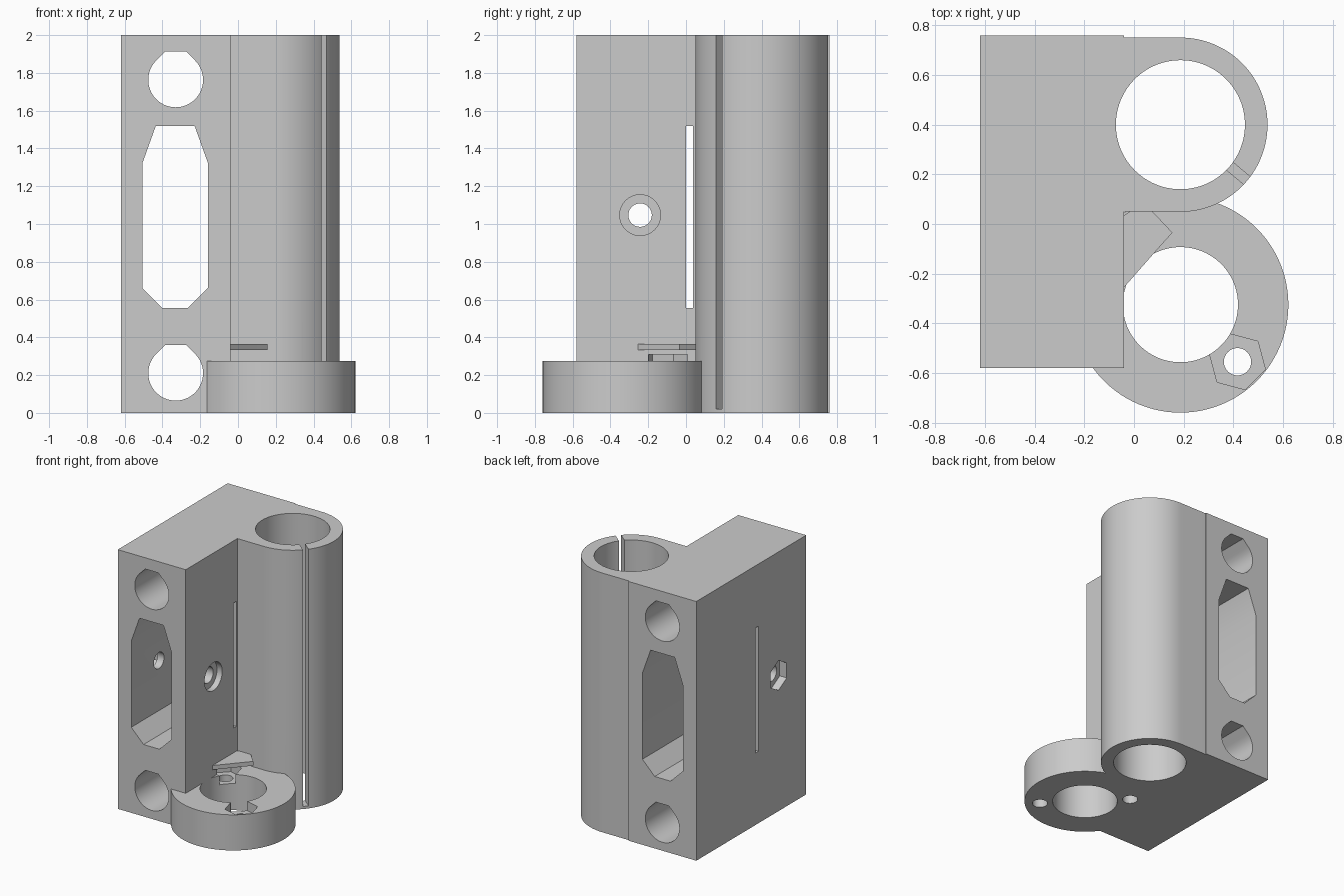
import bpy, bmesh, math
from mathutils import Matrix, Vector

if "Cube" in bpy.data.objects:
    bpy.data.objects.remove(bpy.data.objects["Cube"])

grey = bpy.data.materials.new("plain grey")
grey.use_nodes = True
colour = (0.6, 0.6, 0.6, 1)
grey.diffuse_color = colour
grey.node_tree.nodes["Principled BSDF"].inputs["Base Color"].default_value = colour


def arc(cx, cy, r, a0=0, a1=360, n=96):
    """Points on an arc; a full circle leaves out the repeated end."""
    count = n if a1 - a0 == 360 else n + 1
    angles = [math.radians(a0 + (a1 - a0) * i / n) for i in range(count)]
    return [(cx + r * math.cos(a), cy + r * math.sin(a)) for a in angles]


def prism(name, points, start, end, axis="z"):
    """Extrude a profile along an axis; profiles are (x,y), (x,z) or (y,z)."""
    place = {"z": lambda p: (p[0], p[1], start),
             "y": lambda p: (p[0], start, p[1]),
             "x": lambda p: (start, p[0], p[1])}[axis]
    step = {"z": (0, 0, 1), "y": (0, 1, 0), "x": (1, 0, 0)}[axis]
    bm = bmesh.new()
    face = bm.faces.new([bm.verts.new(place(p)) for p in points])
    new = bmesh.ops.extrude_face_region(bm, geom=[face])["geom"]
    bmesh.ops.translate(bm, vec=Vector(step) * (end - start),
                        verts=[v for v in new if isinstance(v, bmesh.types.BMVert)])
    bmesh.ops.recalc_face_normals(bm, faces=bm.faces)
    mesh = bpy.data.meshes.new(name)
    bm.to_mesh(mesh)
    bm.free()
    mesh.materials.append(grey)
    obj = bpy.data.objects.new(name, mesh)
    bpy.context.collection.objects.link(obj)
    return obj


def combine(target, tool, operation="DIFFERENCE"):
    """Apply a boolean and discard the tool."""
    mod = target.modifiers.new("combine", "BOOLEAN")
    mod.operation, mod.solver, mod.object = operation, "EXACT", tool
    bpy.context.view_layer.objects.active = target
    bpy.ops.object.modifier_apply(modifier=mod.name)
    bpy.data.objects.remove(tool)


def box(name, x0, x1, y0, y1, z0, z1):
    return prism(name, [(x0, y0), (x1, y0), (x1, y1), (x0, y1)], z0, z1)


# Centres of the rod tube and the base ring
TX, TY = 0.187, 0.40
RX, RY = 0.187, -0.325

# Block and tube in one profile
outline = [(-0.62, -0.58), (-0.04, -0.58), (-0.04, 0.05)]
outline += arc(TX, TY, 0.351, -90, 90, 64)
outline += [(-0.04, 0.751), (-0.04, 0.76), (-0.62, 0.76)]
body = prism("bracket_body", outline, 0, 2)

# Base ring and the small tab above it
combine(body, prism("base_ring", arc(RX, RY, 0.435), 0, 0.275), "UNION")
tab = [(-0.06, -0.255), (-0.04, -0.255), (0.105, -0.09), (0.155, -0.035),
       (0.07, 0.055), (-0.01, 0.055), (-0.06, 0.02)]
combine(body, prism("tab", tab, 0.332, 0.365), "UNION")

# Bores of the tube and ring
combine(body, prism("tube_bore", arc(TX, TY, 0.26), -0.1, 2.1))
combine(body, prism("ring_bore", arc(RX, RY, 0.232), -0.1, 0.275))

# Clamping slit along the tube
slit = box("slit", 0.2, 0.45, -0.02, 0.02, 0.02, 2.1)
slit.data.transform(Matrix.Translation((TX, TY, 0)) @ Matrix.Rotation(math.radians(-40), 4, "Z"))
combine(body, slit)

# Round channels with a flattened peak
for z in (0.21, 1.763):
    r = 0.145
    points = arc(-0.33, z, r, 135, 405, 60)
    points += [(-0.33 + 0.055, z + 0.15), (-0.33 - 0.055, z + 0.15)]
    combine(body, prism("channel", points, -1, 1, "y"))

# Long window through the block
window = [(-0.435, 1.52), (-0.23, 1.52), (-0.16, 1.325), (-0.16, 0.66),
          (-0.265, 0.555), (-0.40, 0.555), (-0.505, 0.66), (-0.505, 1.325)]
combine(body, prism("window", window, -1, 1, "y"))

# Narrow strap slot through both side walls
combine(body, box("strap_slot", -0.7, -0.02, 0.0, 0.038, 0.555, 1.52))

# Cross screw hole, head recess and nut recess
combine(body, prism("screw_hole", arc(-0.243, 1.047, 0.062, n=48), -0.8, 0.1, "x"))
combine(body, prism("head_recess", arc(-0.243, 1.047, 0.108, n=64), -0.085, 0.1, "x"))
combine(body, prism("nut_recess", arc(-0.243, 1.047, 0.115, 30, 390, 6), -0.8, -0.56, "x"))

# Nut pockets and screw holes on opposite sides of the ring
for side, top in ((1, 0.4), (-1, 0.31)):
    x, y = RX + side * 0.23, RY - side * 0.23
    combine(body, prism("nut_pocket", arc(x, y, 0.116, 45, 405, 6), 0.205, top))
    combine(body, prism("ring_screw_hole", arc(x, y, 0.055, n=40), -0.1, 0.25))

bpy.ops.object.select_all(action="DESELECT")
body.select_set(True)
bpy.context.view_layer.objects.active = body
bpy.ops.object.shade_smooth_by_angle(angle=math.radians(25))
